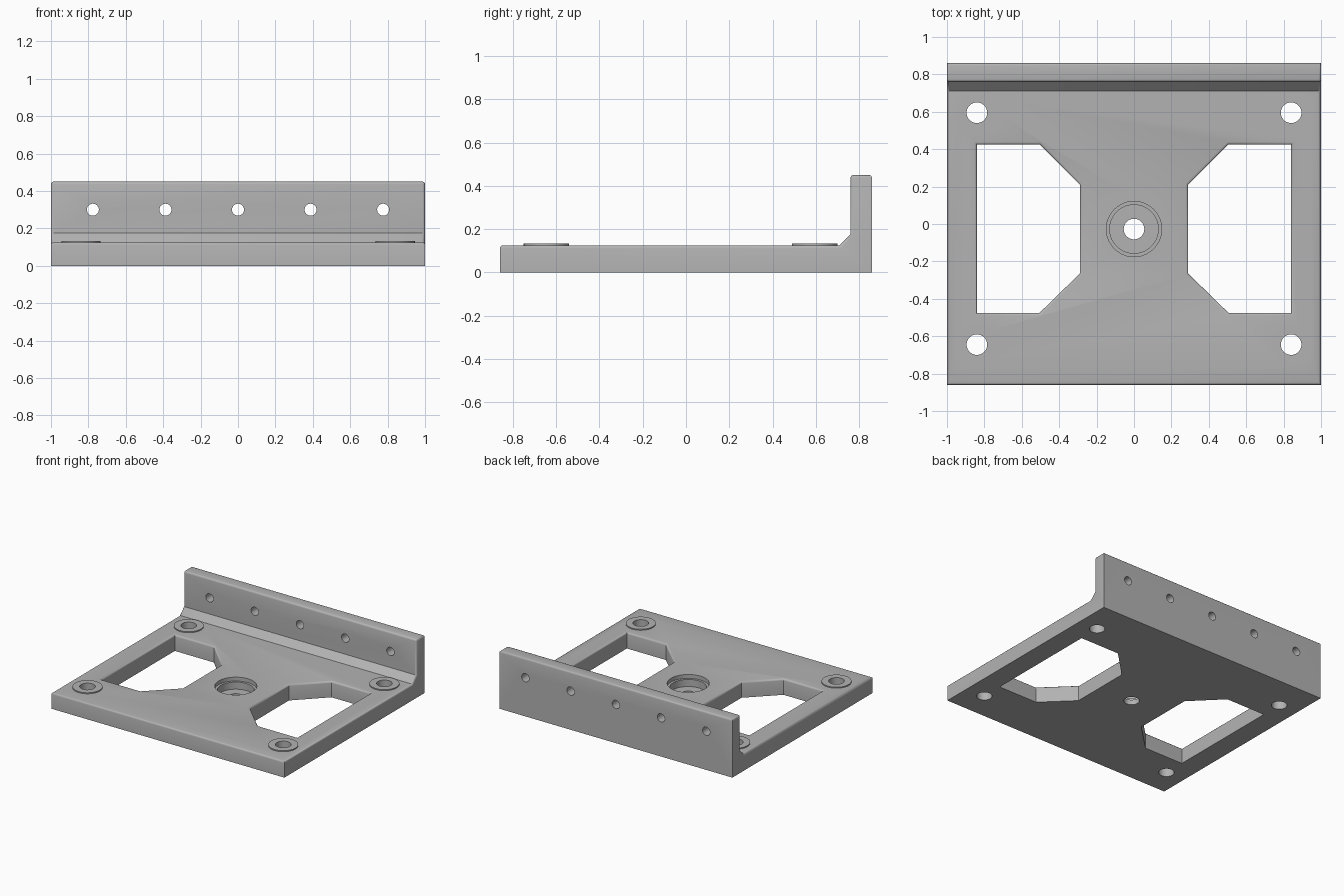
import bpy
import bmesh
import math
from mathutils import Matrix

cube = bpy.data.objects.get("Cube")
if cube:
    bpy.data.objects.remove(cube, do_unlink=True)

# Single painted metal colour
metal = bpy.data.materials.new("grey metal")
metal.use_nodes = True
GREY = (0.45, 0.45, 0.45, 1)
metal.diffuse_color = GREY
metal.node_tree.nodes["Principled BSDF"].inputs["Base Color"].default_value = GREY

PLATE, WALL = 0.125, 0.45
MOUNTS = [(sx * 0.84, y) for sx in (-1, 1) for y in (0.595, -0.645)]


def add_object(name, bm):
    bmesh.ops.recalc_face_normals(bm, faces=bm.faces)
    mesh = bpy.data.meshes.new(name)
    bm.to_mesh(mesh)
    bm.free()
    mesh.materials.append(metal)
    obj = bpy.data.objects.new(name, mesh)
    bpy.context.collection.objects.link(obj)
    return obj


def prism(name, points, offset):
    """Extrude a closed outline of 3D points by an offset."""
    bm = bmesh.new()
    face = bm.faces.new([bm.verts.new(p) for p in points])
    new = bmesh.ops.extrude_face_region(bm, geom=[face])["geom"]
    verts = [v for v in new if isinstance(v, bmesh.types.BMVert)]
    bmesh.ops.translate(bm, vec=offset, verts=verts)
    return add_object(name, bm)


def cylinder(name, radius, centre, depth, along_y=False):
    bm = bmesh.new()
    matrix = Matrix.Translation(centre)
    if along_y:
        matrix = matrix @ Matrix.Rotation(math.pi / 2, 4, 'X')
    bmesh.ops.create_cone(bm, cap_ends=True, segments=48, radius1=radius,
                          radius2=radius, depth=depth, matrix=matrix)
    return add_object(name, bm)


def combine(target, tool, operation='DIFFERENCE'):
    """Apply one boolean and remove its helper."""
    mod = target.modifiers.new("boolean", 'BOOLEAN')
    mod.operation = operation
    mod.solver = 'EXACT'
    mod.object = tool
    graph = bpy.context.evaluated_depsgraph_get()
    mesh = bpy.data.meshes.new_from_object(target.evaluated_get(graph))
    target.modifiers.clear()
    target.data = mesh
    bpy.data.objects.remove(tool, do_unlink=True)


# L-shaped body with a sloped inner corner
section = [(-0.86, 0), (0.86, 0), (0.86, WALL), (0.76, WALL),
           (0.76, 0.175), (0.71, PLATE), (-0.86, PLATE)]
body = prism("bracket_body", [(-1, y, z) for y, z in section], (2, 0, 0))

# Two mirrored windows with clipped inner corners
window = [(0.84, -0.475), (0.84, 0.425), (0.505, 0.425),
          (0.29, 0.21), (0.29, -0.265), (0.505, -0.475)]
for side in (-1, 1):
    cutter = prism("window_cutter", [(side * x, y, -0.1) for x, y in window], (0, 0, 0.5))
    combine(body, cutter)

# Rounded upper edges
bm = bmesh.new()
bm.from_mesh(body.data)
bmesh.ops.dissolve_limit(bm, angle_limit=0.01, verts=bm.verts, edges=bm.edges)
edges = [e for e in bm.edges if e.is_convex and e.calc_face_angle(0) > 0.2
         and all(v.co.z > 0.1 for v in e.verts)]
bmesh.ops.bevel(bm, geom=edges, offset=0.014, segments=3, profile=0.5,
                affect='EDGES', clamp_overlap=True)
bm.to_mesh(body.data)
bm.free()

# Raised pads, then their through holes
for x, y in MOUNTS:
    combine(body, cylinder("mount_pad", 0.105, (x, y, 0.1165), 0.033), 'UNION')
for x, y in MOUNTS:
    combine(body, cylinder("mount_cutter", 0.055, (x, y, 0.1), 0.5))

# Stepped central bore
for radius, floor in ((0.148, 0.095), (0.13, 0.04), (0.055, -0.1)):
    depth = 0.3 - floor
    combine(body, cylinder("bore_cutter", radius, (0, -0.027, floor + depth / 2), depth))

# Row of holes through the back wall
for i in range(-2, 3):
    combine(body, cylinder("wall_hole_cutter", 0.032, (i * 0.388, 0.81, 0.3), 0.3, True))

bpy.ops.object.select_all(action='DESELECT')
body.select_set(True)
bpy.context.view_layer.objects.active = body
bpy.ops.object.shade_smooth_by_angle(angle=math.radians(35))
